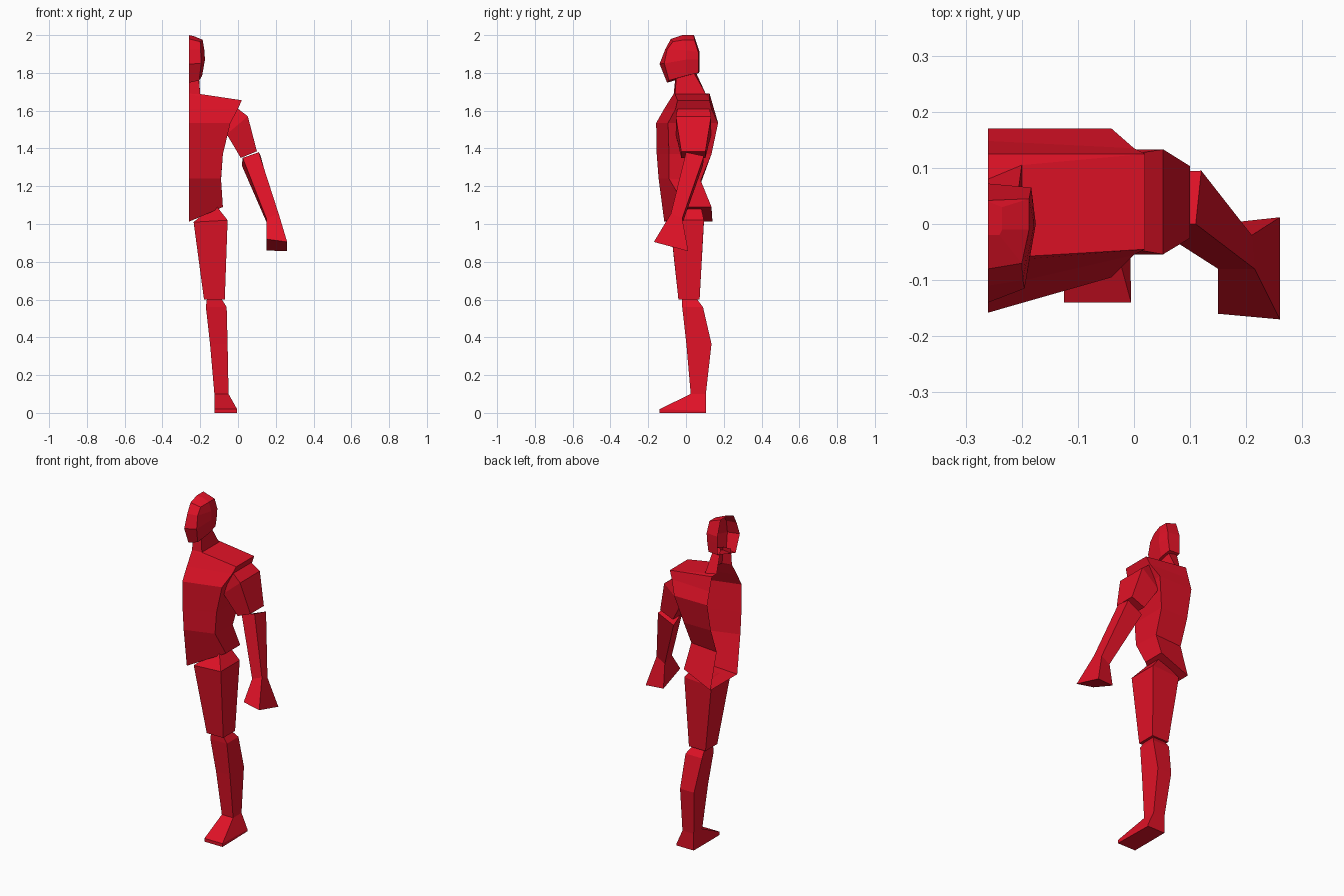
import bpy
import bmesh

skin = bpy.data.materials.new("red")
skin.diffuse_color = (0.75, 0.006, 0.02, 1)
CUT = -0.26  # flat open side of the half figure


def loft(name, rings, closed=True, cap_start=True, cap_end=True):
    """Skin a list of equal-length point rings, optionally capping the ends."""
    bm = bmesh.new()
    vs = [[bm.verts.new(p) for p in ring] for ring in rings]
    n = len(rings[0])
    for a, b in zip(vs, vs[1:]):
        for i in range(n if closed else n - 1):
            j = (i + 1) % n
            bm.faces.new((a[i], a[j], b[j], b[i]))
    if cap_start:
        bm.faces.new(vs[0])
    if cap_end:
        bm.faces.new(vs[-1])
    bmesh.ops.recalc_face_normals(bm, faces=bm.faces[:])
    me = bpy.data.meshes.new(name)
    bm.to_mesh(me)
    bm.free()
    me.materials.append(skin)
    ob = bpy.data.objects.new(name, me)
    bpy.context.collection.objects.link(ob)
    return ob


def box_ring(x0, x1, y0, y1, z_in, z_out):
    """Four-sided limb section: inner/outer x, front/back y, inner/outer height."""
    return [(x0, y0, z_in), (x1, y0, z_out), (x1, y1, z_out), (x0, y1, z_in)]


def half_ring(ym0, zm0, front, back, ym1, zm1):
    """Open section: front middle, front corner, back corner, back middle."""
    return [(CUT, ym0, zm0), front, back, (CUT, ym1, zm1)]


# Torso from neck opening to hips, open along the cut
loft("torso", [
    half_ring(-.065, 1.69, (-.20, -.058, 1.688), (-.20, .105, 1.688), .08, 1.69),
    half_ring(-.068, 1.685, (.02, -.045, 1.655), (.02, .125, 1.655), .125, 1.69),
    half_ring(-.115, 1.61, (0, -.055, 1.61), (0, .135, 1.61), .148, 1.61),
    half_ring(-.158, 1.535, (-.04, -.095, 1.535), (-.04, .17, 1.535), .17, 1.535),
    half_ring(-.155, 1.37, (-.08, -.09, 1.37), (-.08, .135, 1.37), .135, 1.37),
    half_ring(-.145, 1.24, (-.09, -.09, 1.24), (-.09, .078, 1.23), .08, 1.22),
    half_ring(-.115, 1.012, (-.08, 0, 1.09), (-.08, .135, 1.09), .14, 1.012),
], closed=False, cap_start=False)

# Neck
loft("neck", [
    half_ring(-.065, 1.69, (-.20, -.058, 1.688), (-.20, .105, 1.688), .08, 1.69),
    half_ring(-.055, 1.79, (-.21, -.05, 1.79), (-.21, .03, 1.82), .04, 1.83),
], closed=False, cap_start=False, cap_end=False)

# Head, open along the cut
loft("head", [
    [(CUT, -.10, 1.748), (-.205, -.09, 1.76), (-.19, 0, 1.785), (-.195, .065, 1.80), (CUT, .07, 1.80)],
    [(CUT, -.14, 1.847), (-.195, -.115, 1.85), (-.175, 0, 1.87), (-.185, .065, 1.87), (CUT, .072, 1.87)],
    [(CUT, -.11, 1.925), (-.198, -.10, 1.925), (-.178, 0, 1.92), (-.183, .065, 1.91), (CUT, .072, 1.91)],
    [(CUT, -.08, 1.98), (-.20, -.07, 1.965), (-.187, -.01, 1.975), (-.187, .045, 1.975), (CUT, .042, 2.0)],
    [(CUT, -.02, 2.0), (CUT + .02, -.02, 1.996), (CUT + .025, -.01, 1.995), (CUT + .025, .03, 1.995), (CUT, .04, 2.0)],
], closed=False)

# Arm
loft("upper_arm", [
    box_ring(-.045, 0, -.045, .125, 1.535, 1.61),
    box_ring(-.06, .052, -.054, .133, 1.475, 1.57),
    box_ring(.015, .10, -.025, .103, 1.35, 1.385),
])
wrist = [(.15, -.08, 1.03), (.215, -.08, 1.055), (.21, -.02, 1.03), (.155, -.02, 1.0)]
loft("forearm", [
    [(.025, 0, 1.35), (.11, 0, 1.38), (.12, .095, 1.36), (.02, .09, 1.31)],
    wrist,
])
loft("hand", [
    wrist,
    [(.15, -.16, .92), (.26, -.17, .905), (.26, .012, .856), (.15, 0, .86)],
])

# Leg
loft("thigh", [
    box_ring(-.20, -.11, -.02, .08, 1.04, 1.09),
    box_ring(-.235, -.055, -.085, .095, 1.01, 1.02),
    box_ring(-.18, -.07, -.04, .072, .60, .60),
])
ankle = box_ring(-.125, -.05, .025, .105, .10, .10)
loft("calf", [
    box_ring(-.165, -.085, -.02, .06, .60, .60),
    box_ring(-.17, -.06, -.02, .09, .56, .56),
    box_ring(-.148, -.055, .002, .135, .365, .365),
    ankle,
])
loft("foot", [
    ankle,
    [(-.125, -.14, .02), (-.005, -.14, .02), (-.01, .105, .01), (-.125, .105, .01)],
    [(-.125, -.14, 0), (-.005, -.14, 0), (-.01, .105, 0), (-.125, .105, 0)],
])
